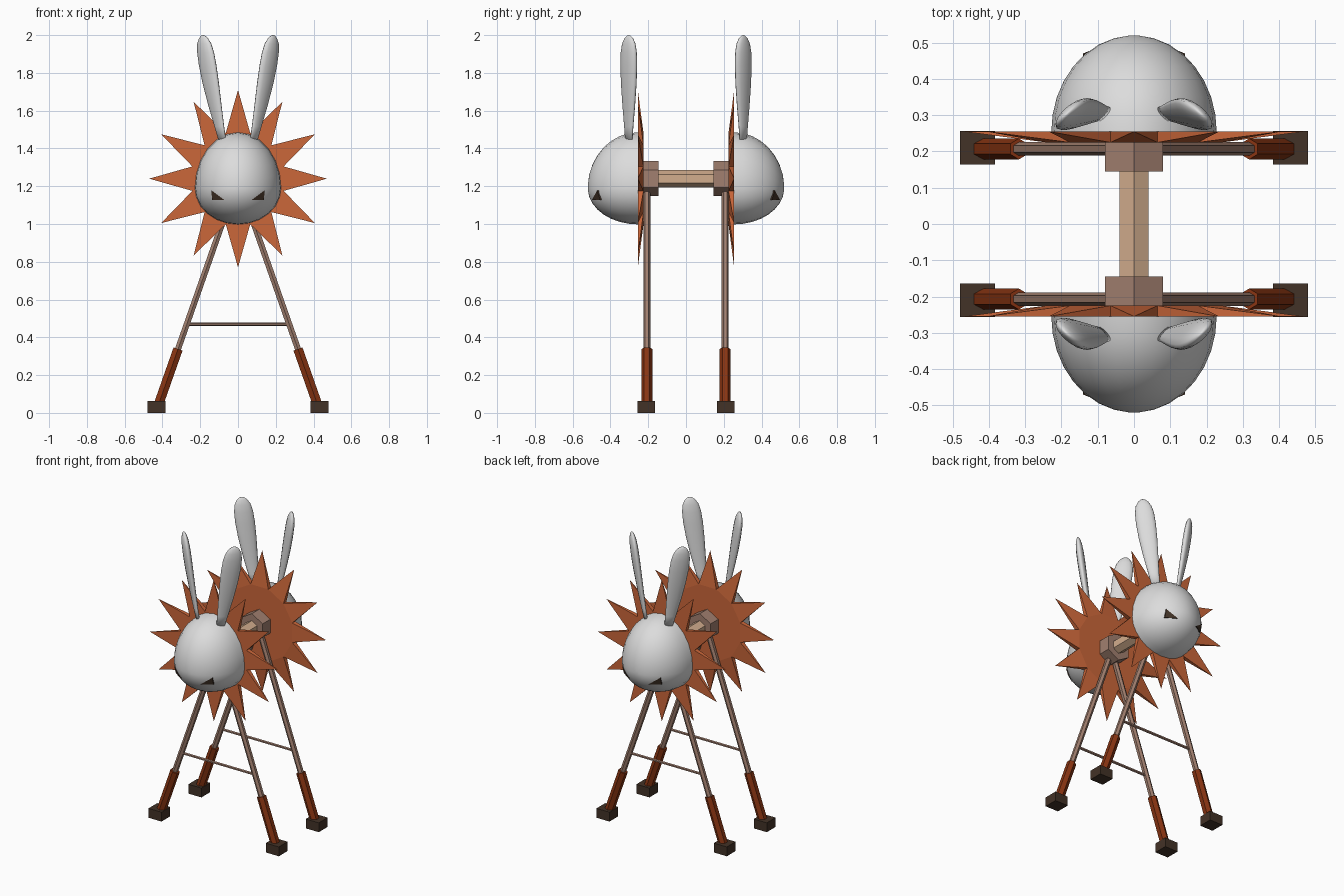
import bpy, bmesh, math
from mathutils import Vector

if "Cube" in bpy.data.objects:
    bpy.data.objects.remove(bpy.data.objects["Cube"])


def mat(name, r, g, b):
    m = bpy.data.materials.new(name)
    m.diffuse_color = (r, g, b, 1)
    m.use_nodes = True
    m.node_tree.nodes["Principled BSDF"].inputs["Base Color"].default_value = m.diffuse_color
    return m


WHITE = mat("soft white", 0.72, 0.72, 0.72)
ORANGE = mat("burnt orange", 0.60, 0.135, 0.042)
RUST = mat("dark rust", 0.25, 0.035, 0.006)
WOOD = mat("dusty brown", 0.36, 0.215, 0.16)
TAN = mat("light tan", 0.65, 0.42, 0.27)
DARK = mat("dark brown", 0.055, 0.032, 0.020)

HUB_Z = 1.24


def make(name, verts, faces, material, smooth=False):
    bm = bmesh.new()
    vs = [bm.verts.new(v) for v in verts]
    for f in faces:
        bm.faces.new([vs[i] for i in f])
    bmesh.ops.recalc_face_normals(bm, faces=bm.faces)
    for f in bm.faces:
        f.smooth = smooth
    me = bpy.data.meshes.new(name)
    bm.to_mesh(me)
    bm.free()
    me.materials.append(material)
    ob = bpy.data.objects.new(name, me)
    bpy.context.collection.objects.link(ob)
    return ob


def loft(name, rings, material, smooth=False):
    """Skin a list of closed rings and cap both ends."""
    n = len(rings[0])
    verts = [v for ring in rings for v in ring]
    faces = [(k * n + i, k * n + (i + 1) % n, (k + 1) * n + (i + 1) % n, (k + 1) * n + i)
             for k in range(len(rings) - 1) for i in range(n)]
    last = (len(rings) - 1) * n
    faces += [tuple(range(n)), tuple(range(last, last + n))]
    return make(name, verts, faces, material, smooth)


def bar(name, p, q, r, material, up, sides=6):
    """Prism from p to q with one corner pointing along up."""
    p, q, u = Vector(p), Vector(q), Vector(up)
    w = (q - p).normalized().cross(u).normalized()
    ring = [u * r * math.cos(i * math.tau / sides) + w * r * math.sin(i * math.tau / sides)
            for i in range(sides)]
    return loft(name, [[p + c for c in ring], [q + c for c in ring]], material)


def box(name, c, size, material):
    x, y, z = (d / 2 for d in size)
    rings = [[(c[0] + a * x, c[1] + b * y, c[2] + k * z)
              for a, b in ((-1, -1), (1, -1), (1, 1), (-1, 1))] for k in (-1, 1)]
    return loft(name, rings, material)


# Head: half egg, taller above its widest line than below
HX, HY, HZ, UP, DOWN, Y0 = 0.228, 0.265, 1.19, 0.295, 0.192, 0.255


def egg(s, polar, a):
    c, h = math.sin(polar) * math.cos(a), math.sin(polar) * math.sin(a)
    return Vector((HX * c, s * (Y0 + HY * math.cos(polar)), HZ + h * (UP if h > 0 else DOWN)))


def egg_front(s, x, z, lift):
    h = (z - HZ) / (UP if z > HZ else DOWN)
    return Vector((x, s * (Y0 + HY * math.sqrt(1 - (x / HX) ** 2 - h * h) + lift), z))


def head(tag, s):
    rings = [[egg(s, math.radians(p), i * math.tau / 24) for i in range(24)]
             for p in (90, 80, 69, 58, 47, 36, 25, 14, 4)]
    ob = loft(tag + "_head", rings, WHITE, True)
    ob.data.polygons[len(ob.data.polygons) - 2].use_smooth = False


# Eye: slanted triangular plate resting on the head
def eye(name, s, m):
    pts = [(0.140, 1.178), (0.138, 1.127), (0.072, 1.127)]
    loft(name, [[egg_front(s, m * x, z, d) for x, z in pts] for d in (-0.001, 0.007)], DARK)


# Ear: flattened blade, leaning outward and turned 43 degrees
def ear(name, s, m):
    prof = [(0, .42), (.15, .55), (.35, .76), (.55, .93), (.72, 1), (.84, .96),
            (.92, .8), (.97, .52), (.993, .25), (1, .06)]
    t = math.radians(43)
    wide = Vector((m * math.cos(t), s * -math.sin(t), 0))
    thin = Vector((m * math.sin(t), s * math.cos(t), 0))
    rings = []
    for k, w in prof:
        c = Vector((m * (0.08 + 0.13 * k - 0.025 * k * k), s * 0.303, 1.43 + 0.57 * k))
        rings.append([c + wide * (0.06 * w * math.cos(i * math.tau / 14))
                      + thin * (0.024 * w * math.sin(i * math.tau / 14)) for i in range(14)])
    loft(name, rings, WHITE, True)


# Mane: twelve-point star, flat outside, spikes thinning toward the tips
def mane(name, s):
    def at(deg, r, y):
        a = math.radians(deg)
        return (r * math.sin(a), s * y, HUB_Z + r * math.cos(a))
    n = 12
    verts = ([at(30 * i - 15, 0.25, 0.255) for i in range(n)]
             + [at(30 * i - 15, 0.25, 0.225) for i in range(n)]
             + [at(30 * i, 0.47, 0.255) for i in range(n)])
    faces = [tuple(range(n)), tuple(range(n, 2 * n))]
    for i in range(n):
        j, tip = (i + 1) % n, 2 * n + i
        faces += [(i, j, tip), (n + i, n + j, tip), (i, n + i, tip), (j, n + j, tip)]
    make(name, verts, faces, ORANGE)


for tag, s in (("front", -1), ("back", 1)):
    head(tag, s)
    mane(tag + "_mane", s)
    bar(tag + "_hub", (0, s * 0.145, HUB_Z), (0, s * 0.228, HUB_Z), 0.0925, WOOD, (0, 0, 1))
    y = s * 0.207
    bar(tag + "_crossbar", (-0.27, y, 0.47), (0.27, y, 0.47), 0.009, WOOD, (0, 0, 1))
    for side, m in (("left", -1), ("right", 1)):
        name = tag + "_" + side
        eye(name + "_eye", s, m)
        ear(name + "_ear", s, m)

        # Leg line runs from the hub centre down to the foot
        def leg(z):
            return (m * (HUB_Z - z) * 0.352, y, z)
        bar(name + "_leg", leg(1.2), leg(0.3), 0.0185, WOOD, (0, 1, 0))
        bar(name + "_leg_sleeve", leg(0.338), leg(0.045), 0.029, RUST, (0, 1, 0))
        box(name + "_foot", (m * 0.432, s * 0.21, 0.031), (0.096, 0.092, 0.062), DARK)

# Axle joining the two hubs
bar("axle", (0, -0.15, HUB_Z), (0, 0.15, HUB_Z), 0.046, TAN, (0, 0, 1))
